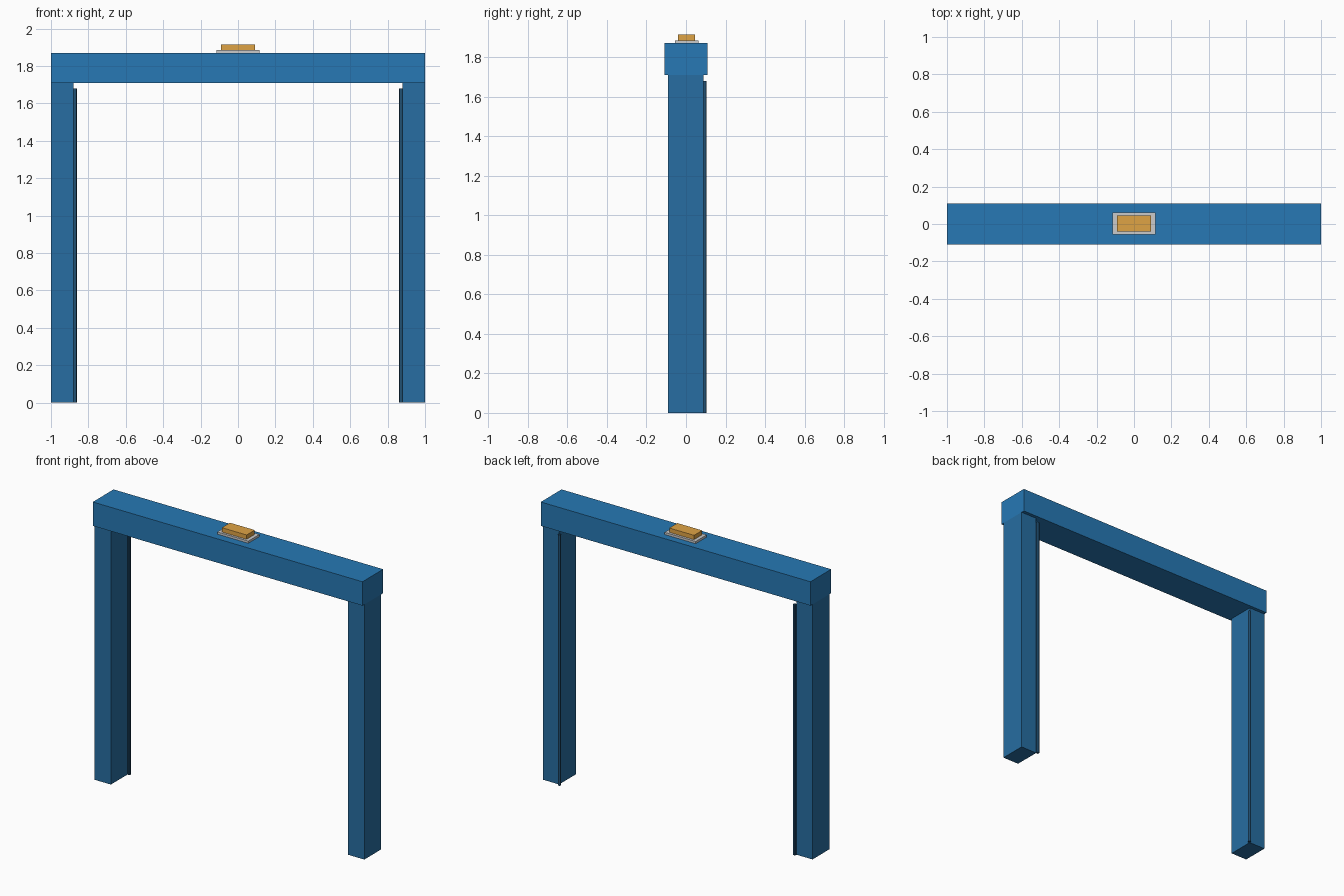
import bpy

if "Cube" in bpy.data.objects:
    bpy.data.objects.remove(bpy.data.objects["Cube"])


def material(name, rgb):
    m = bpy.data.materials.new(name)
    m.diffuse_color = (*rgb, 1)
    m.use_nodes = True
    m.node_tree.nodes["Principled BSDF"].inputs["Base Color"].default_value = m.diffuse_color
    return m


beam_blue = material("beam_blue", (0.02, 0.19, 0.46))
post_blue = material("post_blue", (0.02, 0.155, 0.36))
dark_blue = material("dark_blue", (0.015, 0.08, 0.17))
amber = material("amber", (0.74, 0.37, 0.06))


def box(name, lo, hi, mat=None):
    mid = [(a + b) / 2 for a, b in zip(lo, hi)]
    bpy.ops.mesh.primitive_cube_add(size=1, location=mid)
    o = bpy.context.object
    o.name = name
    o.scale = [b - a for a, b in zip(lo, hi)]
    bpy.ops.object.transform_apply(location=False, rotation=False, scale=True)
    if mat:
        o.data.materials.append(mat)
    return o


# Lintel across the top
box("top_beam", (-1, -0.11, 1.71), (1, 0.11, 1.87), beam_blue)

# Side posts, each with a slim hinge rod at its inner back corner
for side, s in (("left", -1), ("right", 1)):
    x0, x1 = sorted((s, s * 0.88))
    box(side + "_post", (x0, -0.09, 0), (x1, 0.088, 1.71), post_blue)
    bpy.ops.mesh.primitive_cylinder_add(vertices=12, radius=0.01, depth=1.68,
                                        location=(s * 0.872, 0.094, 0.84))
    rod = bpy.context.object
    rod.name = side + "_hinge_rod"
    rod.data.materials.append(dark_blue)
    bpy.ops.object.shade_smooth_by_angle()

# Indicator lamp on the beam: grey base plate and amber lens
box("lamp_base", (-0.115, -0.055, 1.868), (0.115, 0.062, 1.885))
box("lamp_lens", (-0.092, -0.04, 1.884), (0.092, 0.046, 1.914), amber)
